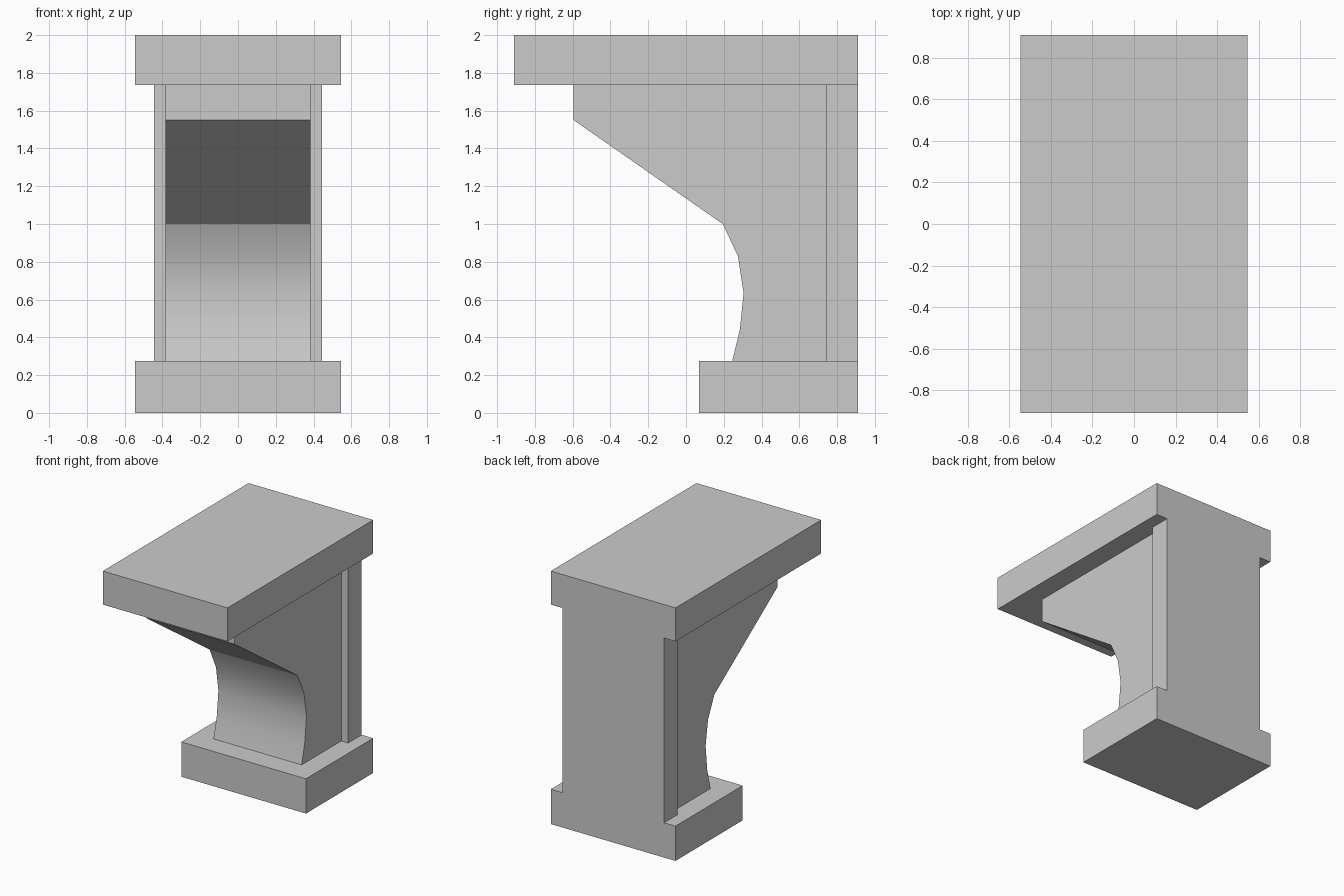
import bpy, bmesh, math

cube = bpy.data.objects.get("Cube")
if cube:
    bpy.data.objects.remove(cube, do_unlink=True)

stone = bpy.data.materials.new("grey stone")
stone.use_nodes = True
GREY = (0.6, 0.6, 0.6, 1)
stone.diffuse_color = GREY
stone.node_tree.nodes["Principled BSDF"].inputs["Base Color"].default_value = GREY

BACK = 0.91
PLINTH_TOP, CAP_BOTTOM, HEIGHT = 0.275, 1.735, 2.0


def extrude_profile(name, points, half_width):
    """Extrude a closed (y, z) side profile symmetrically along x."""
    bm = bmesh.new()
    face = bm.faces.new([bm.verts.new((-half_width, y, z)) for y, z in points])
    ext = bmesh.ops.extrude_face_region(bm, geom=[face])
    verts = [v for v in ext["geom"] if isinstance(v, bmesh.types.BMVert)]
    bmesh.ops.translate(bm, verts=verts, vec=(2 * half_width, 0, 0))
    bmesh.ops.recalc_face_normals(bm, faces=bm.faces[:])
    mesh = bpy.data.meshes.new(name)
    bm.to_mesh(mesh)
    bm.free()
    mesh.materials.append(stone)
    obj = bpy.data.objects.new(name, mesh)
    bpy.context.collection.objects.link(obj)
    return obj


def slab(name, front, bottom, top, half_width):
    """Box reaching from the given front to the common back plane."""
    return extrude_profile(
        name, [(front, bottom), (BACK, bottom), (BACK, top), (front, top)], half_width)


# Plinth, overhanging cap and the wider strip along the back
slab("plinth", 0.07, 0, PLINTH_TOP, 0.545)
slab("cap_slab", -BACK, CAP_BOTTOM, HEIGHT, 0.545)
slab("back_pilaster", 0.74, PLINTH_TOP, CAP_BOTTOM, 0.445)

# Bracket body: hollow curved neck below, straight slope above
neck = [(0.245, PLINTH_TOP), (0.285, 0.44), (0.305, 0.635), (0.275, 0.83), (0.195, 1.0)]
slope = [(-0.595, 1.55), (-0.595, CAP_BOTTOM)]
body = extrude_profile(
    "bracket_body",
    neck + slope + [(0.74, CAP_BOTTOM), (0.74, PLINTH_TOP)], 0.385)

# Smooth the neck curve, keeping the other edges sharp
bpy.ops.object.select_all(action="DESELECT")
body.select_set(True)
bpy.context.view_layer.objects.active = body
bpy.ops.object.shade_smooth_by_angle(angle=math.radians(24))
